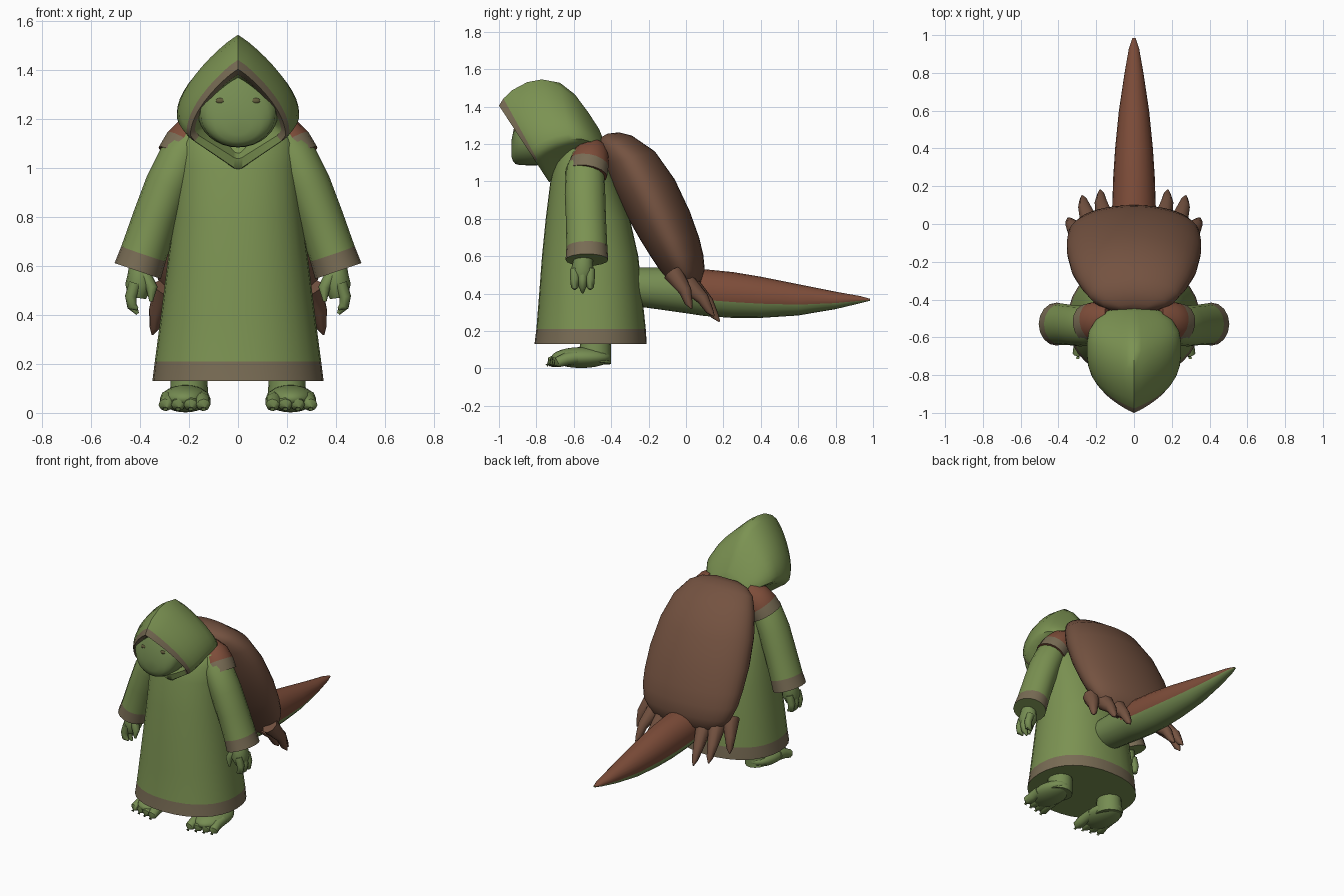
import bpy, bmesh
from math import sin, cos, pi, radians
from mathutils import Vector

cube = bpy.data.objects.get("Cube")
if cube:
    bpy.data.objects.remove(cube, do_unlink=True)


def material(name, rgb):
    m = bpy.data.materials.new(name)
    m.use_nodes = True
    m.diffuse_color = (*rgb, 1)
    bsdf = m.node_tree.nodes["Principled BSDF"]
    bsdf.inputs["Base Color"].default_value = (*rgb, 1)
    bsdf.inputs["Roughness"].default_value = 0.9
    return m


CLOTH = material("green cloth", (0.20, 0.29, 0.085))
SKIN = material("green skin", (0.18, 0.265, 0.085))
TRIM = material("taupe trim", (0.19, 0.15, 0.09))
SHELL = material("shell brown", (0.175, 0.085, 0.052))
RED = material("red brown", (0.21, 0.075, 0.042))
EYE = material("dark olive", (0.12, 0.11, 0.045))


def skin_rings(name, rings, mats, rule):
    """Joins closed rings of points into a capped body; rule(i, t) picks a colour."""
    bm = bmesh.new()
    rows = [[bm.verts.new(p) for p in ring] for ring in rings]
    n = len(rows[0])
    for i in range(len(rows) - 1):
        for j in range(n):
            k = (j + 1) % n
            f = bm.faces.new((rows[i][j], rows[i][k], rows[i + 1][k], rows[i + 1][j]))
            f.material_index = rule(i, abs(1 - (2 * j + 1) / n))
    for row in (rows[0], rows[-1]):
        bm.faces.new(row)
    bmesh.ops.recalc_face_normals(bm, faces=bm.faces)
    mesh = bpy.data.meshes.new(name)
    bm.to_mesh(mesh)
    bm.free()
    for m in mats:
        mesh.materials.append(m)
    ob = bpy.data.objects.new(name, mesh)
    bpy.context.collection.objects.link(ob)
    finish(ob)


def finish(ob):
    bpy.ops.object.select_all(action="DESELECT")
    ob.select_set(True)
    bpy.context.view_layer.objects.active = ob
    bpy.ops.object.shade_smooth_by_angle(angle=radians(50))


def loft(name, spans, mats, rule=lambda i, t: 0, skew=1.0, power=1.0, chin=99, n=32):
    """Symmetric body: each span is (y, z) start, (y, z) end and half width.
    A low chin value draws the end of each ring into a V."""
    rings = []
    for y1, z1, y2, z2, w in spans:
        ring = []
        for j in range(n):
            a = 2 * pi * j / n - pi
            c, s = cos(a), sin(a)
            c = abs(c) ** power * (1 if c > 0 else -1)
            s = abs(s) ** power * (1 if s > 0 else -1)
            t = max(0, (1 - c) / 2) ** skew
            limit = chin * (1 - t) + 0.06
            s = max(-limit, min(limit, s)) if j % (n // 2) else 0
            ring.append((w * s, y1 + (y2 - y1) * t, z1 + (z2 - z1) * t))
        rings.append(ring)
    skin_rings(name, rings, mats, rule)


def tube(name, path, radii, mats, rule=lambda i, t: 0, deep=1.0, n=12):
    """Round limb along a path; deep stretches it front to back."""
    pts = [Vector(p) for p in path]
    rings = []
    for i, p in enumerate(pts):
        d = (pts[min(i + 1, len(pts) - 1)] - pts[max(i - 1, 0)]).normalized()
        ref = Vector((0, 1, 0)) if abs(d.y) < 0.8 else Vector((0, 0, 1))
        u = d.cross(ref).normalized()
        v = u.cross(d)
        rings.append([p + radii[i] * (u * cos(2 * pi * j / n) + deep * v * sin(2 * pi * j / n))
                      for j in range(n)])
    skin_rings(name, rings, mats, rule)


def ball(name, loc, size, mat):
    bpy.ops.mesh.primitive_uv_sphere_add(segments=20, ring_count=12, location=loc)
    ob = bpy.context.object
    ob.name = name
    ob.scale = size
    ob.data.materials.append(mat)
    finish(ob)


# Robe with hem band
robe = [(-.81, -.21, .13, .35), (-.80, -.215, .21, .34), (-.785, -.235, .4, .315),
        (-.77, -.255, .6, .29), (-.75, -.30, .8, .265), (-.725, -.37, 1.0, .245),
        (-.70, -.42, 1.1, .235), (-.66, -.46, 1.17, .20), (-.60, -.5, 1.22, .10)]
loft("robe", [(f, z, b, z, w) for f, b, z, w in robe], [CLOTH, TRIM],
     lambda i, t: 1 if i == 0 else 0, power=0.9)

# Hood: cavity, inner lip, trimmed edge, then the crown to the nape
hood = [(-.82, 1.36, -.68, 1.08, .14), (-.965, 1.382, -.745, 1.04, .176),
        (-1.0, 1.405, -.735, 1.0, .195), (-.976, 1.443, -.73, .997, .211),
        (-.93, 1.487, -.72, 1.0, .228), (-.85, 1.53, -.70, 1.015, .243),
        (-.77, 1.545, -.66, 1.04, .25), (-.674, 1.527, -.60, 1.075, .25),
        (-.594, 1.465, -.55, 1.11, .238), (-.52, 1.365, -.50, 1.135, .20),
        (-.465, 1.28, -.46, 1.15, .145), (-.44, 1.22, -.44, 1.175, .08)]
loft("hood", hood, [CLOTH, TRIM], lambda i, t: 1 if 0 < i < 3 and t < 0.55 else 0,
     skew=0.58, chin=3.1, n=40)

# Head with blunt muzzle, filling the hood
head = [(-.70, 1.39, 1.09, .15), (-.82, 1.39, 1.085, .165), (-.89, 1.375, 1.087, .153),
        (-.912, 1.325, 1.093, .128), (-.925, 1.26, 1.108, .095), (-.934, 1.215, 1.135, .05)]
loft("head", [(y, a, y, b, w) for y, a, b, w in head], [SKIN], skew=0.95)

# Shell on the back
loft("shell", [(-.455, 1.235, -.42, 1.255, .08), (-.475, 1.20, -.36, 1.262, .165),
               (-.47, 1.16, -.29, 1.245, .23), (-.44, 1.09, -.166, 1.16, .29),
               (-.40, .98, -.06, 1.01, .333), (-.32, .82, .02, .84, .355),
               (-.246, .69, .07, .70, .355), (-.19, .60, .092, .61, .347),
               (-.13, .51, .10, .53, .318), (-.08, .445, .085, .46, .26),
               (-.03, .40, .045, .415, .17)], [SHELL], n=40)

# Tail: red-brown above, green below and at the root
tail = [(-.32, .54, .34, .10), (0, .54, .295, .12), (.1, .53, .28, .115),
        (.25, .515, .27, .11), (.4, .49, .27, .10), (.6, .45, .283, .08),
        (.8, .41, .317, .05), (.93, .387, .348, .027), (.985, .372, .362, .008)]
loft("tail", [(y, a, y, b, w) for y, a, b, w in tail], [SKIN, RED],
     lambda i, t: 1 if i > 0 and t < 0.56 else 0, n=20)

for side, s in (("left", 1), ("right", -1)):
    def at(x, y, z):
        return (s * x, y, z)

    # Sleeve with cuff, and the shoulder strap
    tube(side + "_sleeve",
         [at(.17, -.53, 1.14), at(.225, -.54, 1.06), at(.285, -.54, .93), at(.335, -.535, .8),
          at(.386, -.53, .65), at(.41, -.53, .58)],
         [.07, .09, .095, .094, .096, .1], [CLOTH, TRIM],
         lambda i, t: 1 if i == 4 else 0, deep=1.14, n=16)
    tube(side + "_shoulder_strap",
         [at(.12, -.49, 1.175), at(.175, -.505, 1.14), at(.21, -.518, 1.095), at(.24, -.528, 1.04)],
         [.06, .085, .094, .096], [RED, TRIM], lambda i, t: 0 if i < 2 else 1, deep=1.12, n=16)

    # Hand with three fingers and a thumb
    tube(side + "_hand", [at(.40, -.54, .64), at(.402, -.55, .57), at(.405, -.555, .52), at(.412, -.555, .47)],
         [.04, .048, .056, .036], [SKIN], deep=1.1)
    for k, y in enumerate((-.595, -.553, -.512)):
        tube(f"{side}_finger_{k + 1}",
             [at(.42, y, .53), at(.438, y, .475), at(.433, y, .435), at(.41, y, .405 + .02 * abs(k - 1))],
             [.026, .024, .02, .007], [SKIN], n=8)
    tube(side + "_thumb", [at(.38, -.575, .56), at(.352, -.595, .51), at(.355, -.60, .455)],
         [.028, .024, .007], [SKIN], n=8)

    # Leg, foot and toes
    tube(side + "_leg", [at(.2, -.48, .2), at(.2, -.485, .1), at(.205, -.49, .03)],
         [.07, .077, .082], [SKIN], deep=1.1, n=16)
    ball(side + "_foot", at(.215, -.56, .058), (.1, .16, .056), SKIN)
    for k in range(4):
        x, y = .147 + .046 * k, -.735 + .012 * k
        tube(f"{side}_toe_{k + 1}",
             [at(x, -.58, .06), at(x, y + .06, .05), at(x + .006 * (k - 1), y + .01, .032),
              at(x + .006 * (k - 1), y - .01, .016)],
             [.034, .034, .028, .01], [SKIN], n=8)

    # Eye
    ball(side + "_eye", at(.072, -.91, 1.275), (.02, .012, .013), EYE)

    # Spines fringing the lower shell
    spines = [((.29, -.07, .51), (.35, .03, .32)), ((.23, -.01, .47), (.275, .15, .28)),
              ((.15, .01, .46), (.18, .18, .25))]
    for k, (a, b) in enumerate(spines):
        a, b = Vector(at(*a)), Vector(at(*b))
        mid = a.lerp(b, 0.55) + Vector((s * .008, .012, .008))
        tube(f"{side}_spine_{k + 1}", [a, mid, a.lerp(b, 0.85), b],
             [.055, .034, .021, .004], [SHELL], n=8)
